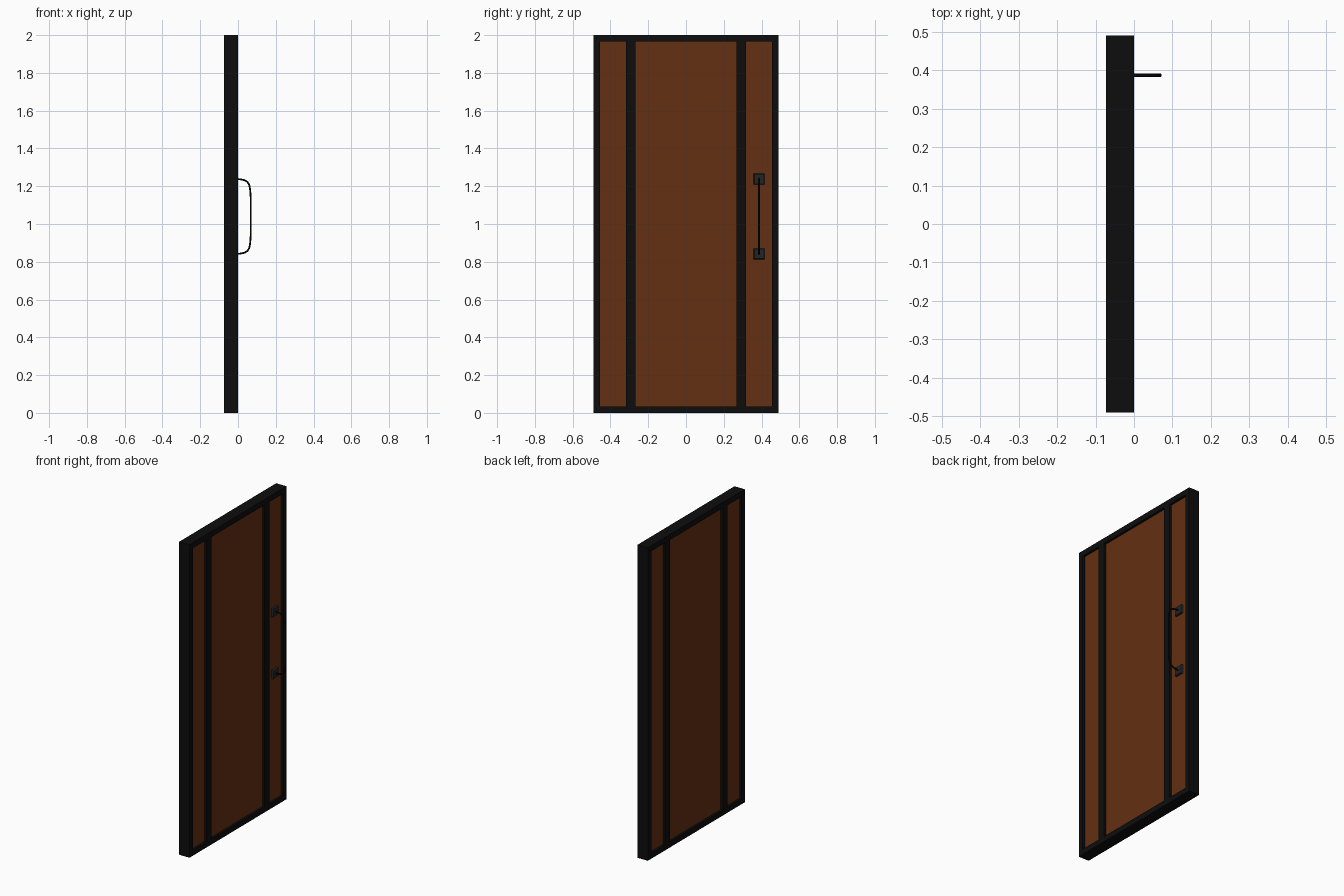
import bpy, bmesh
from mathutils import Vector

if "Cube" in bpy.data.objects:
    bpy.data.objects.remove(bpy.data.objects["Cube"])

def material(name, rgb):
    m = bpy.data.materials.new(name)
    m.diffuse_color = (*rgb, 1)
    m.use_nodes = True
    m.node_tree.nodes["Principled BSDF"].inputs["Base Color"].default_value = m.diffuse_color
    return m

BLACK = material("black_frame", (0.004, 0.004, 0.004))
WOOD = material("brown_wood", (0.13, 0.029, 0.006))
IRON = material("dark_iron", (0.017, 0.018, 0.019))

def box(name, x, y, z, mat, taper=0.0):
    """Box from (min, max) ranges; taper insets the +x face."""
    lo, hi = Vector((x[0], y[0], z[0])), Vector((x[1], y[1], z[1]))
    mid, size = (lo + hi) / 2, hi - lo
    bm = bmesh.new()
    bmesh.ops.create_cube(bm, size=1)
    for v in bm.verts:
        k = 1 - taper if v.co.x > 0 else 1
        v.co = mid + Vector((v.co.x * size.x, v.co.y * size.y * k, v.co.z * size.z * k))
    me = bpy.data.meshes.new(name)
    bm.to_mesh(me)
    bm.free()
    me.materials.append(mat)
    ob = bpy.data.objects.new(name, me)
    bpy.context.collection.objects.link(ob)
    return ob

FRONT, BACK = 0.0, -0.073
RECESS = 0.015
W, H, RIM = 0.49, 2.0, 0.035
DEPTH = (BACK, FRONT)

# Outer frame
box("bottom_rail", DEPTH, (-W, W), (0, RIM), BLACK)
box("top_rail", DEPTH, (-W, W), (H - RIM, H), BLACK)
inner_z = (RIM, H - RIM)
panel_x = (BACK + RECESS, FRONT - RECESS)
for side, s in (("left", -1), ("right", 1)):
    def span(a, b):
        return tuple(sorted((s * a, s * b)))
    box(side + "_stile", DEPTH, span(W - RIM, W), inner_z, BLACK)
    # Inner upright and narrow side panel
    box(side + "_mullion", DEPTH, span(0.267, 0.317), inner_z, BLACK)
    box(side + "_panel", panel_x, span(0.317, W - RIM), inner_z, WOOD)

# Wide middle panel
box("middle_panel", panel_x, (-0.267, 0.267), inner_z, WOOD)

# Handle mounting plates
HY, HZ, HALF = 0.387, 1.04, 0.198
for name, s in (("lower", -1), ("upper", 1)):
    z = HZ + s * HALF
    box(name + "_handle_plate", (-0.016, -0.003), (HY - 0.029, HY + 0.029),
        (z - 0.029, z + 0.029), IRON, taper=0.12)

# Bent handle bar, mirrored top to bottom
upper = [(-0.008, 0.198), (0.012, 0.197), (0.034, 0.192), (0.050, 0.183),
         (0.059, 0.168), (0.064, 0.145), (0.067, 0.105), (0.067, 0.04)]
path = upper + [(x, -z) for x, z in reversed(upper)]
cu = bpy.data.curves.new("handle_bar", 'CURVE')
cu.dimensions = '3D'
cu.bevel_depth = 0.005
cu.bevel_resolution = 3
cu.use_fill_caps = True
sp = cu.splines.new('POLY')
sp.points.add(len(path) - 1)
for p, (x, z) in zip(sp.points, path):
    p.co = (x, HY, HZ + z, 1)
cu.materials.append(BLACK)
bar = bpy.data.objects.new("handle_bar", cu)
bpy.context.collection.objects.link(bar)
bpy.context.view_layer.objects.active = bar
bar.select_set(True)
bpy.ops.object.convert(target='MESH')
bpy.ops.object.shade_smooth_by_angle()
